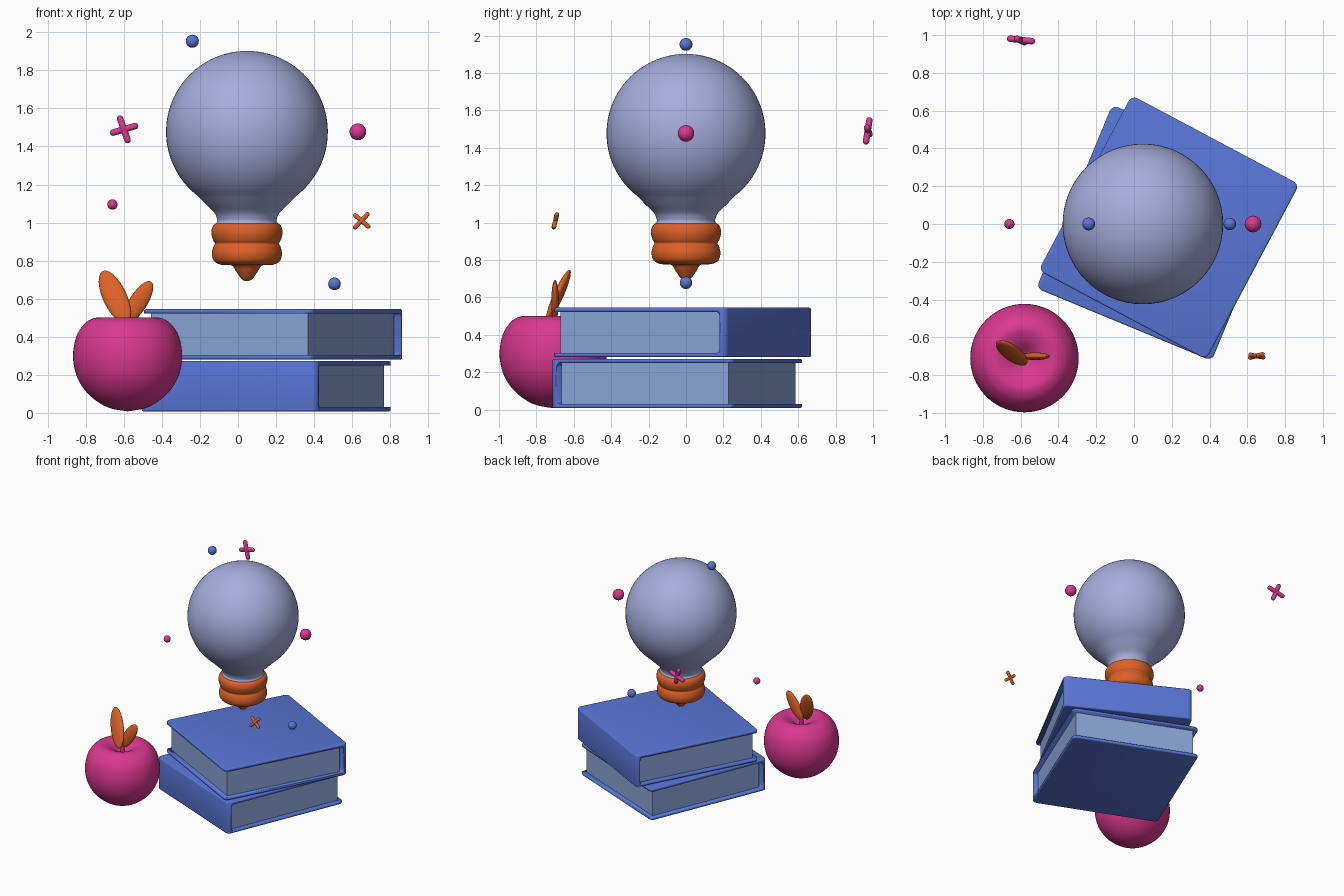
import bpy, bmesh, math
from mathutils import Vector, Matrix

if "Cube" in bpy.data.objects:
    bpy.data.objects.remove(bpy.data.objects["Cube"])


def material(name, rgb):
    m = bpy.data.materials.new(name)
    m.diffuse_color = (*rgb, 1)
    m.use_nodes = True
    m.node_tree.nodes["Principled BSDF"].inputs["Base Color"].default_value = m.diffuse_color
    return m


BLUE = material("blue", (0.10, 0.18, 0.68))
PAGE = material("page_blue", (0.25, 0.38, 0.68))
GLASS = material("pale_violet", (0.38, 0.42, 0.72))
ORANGE = material("orange", (0.72, 0.12, 0.02))
PINK = material("pink", (0.70, 0.04, 0.28))


def finish(name, bm, mat, matrix=Matrix(), angle=40):
    bmesh.ops.recalc_face_normals(bm, faces=bm.faces)
    me = bpy.data.meshes.new(name)
    bm.to_mesh(me)
    bm.free()
    ob = bpy.data.objects.new(name, me)
    bpy.context.collection.objects.link(ob)
    ob.matrix_world = matrix
    if mat:
        me.materials.append(mat)
    bpy.ops.object.select_all(action='DESELECT')
    ob.select_set(True)
    bpy.context.view_layer.objects.active = ob
    bpy.ops.object.shade_smooth_by_angle(angle=math.radians(angle))
    return ob


def spline(pts, n=4):
    """Catmull-Rom curve through profile points."""
    p = [Vector(q) for q in pts]
    p = [p[0]] + p + [p[-1]]
    out = []
    for a, b, c, d in zip(p, p[1:], p[2:], p[3:]):
        for i in range(n):
            t = i / n
            out.append(0.5 * (2 * b + (c - a) * t + (2 * a - 5 * b + 4 * c - d) * t * t
                              + (3 * b - a - 3 * c + d) * t ** 3))
    return out + [p[-1]]


def lathe(name, profile, mat, matrix=Matrix(), seg=64):
    bm = bmesh.new()
    vs = [bm.verts.new((max(r, 0), 0, z)) for r, z in profile]
    es = [bm.edges.new(e) for e in zip(vs, vs[1:])]
    bmesh.ops.spin(bm, geom=vs + es, cent=(0, 0, 0), axis=(0, 0, 1),
                   angle=2 * math.pi, steps=seg, use_duplicate=False)
    bmesh.ops.remove_doubles(bm, verts=bm.verts, dist=1e-5)
    return finish(name, bm, mat, matrix, 60)


def ball(name, loc, r, mat):
    bm = bmesh.new()
    bmesh.ops.create_uvsphere(bm, u_segments=32, v_segments=16, radius=r)
    return finish(name, bm, mat, Matrix.Translation(loc))


def frame(a, b):
    """Matrix at the middle of a-b, z along a-b, y as near to the front as possible."""
    z = (Vector(b) - Vector(a)).normalized()
    x = Vector((0, -1, 0)).cross(z).normalized()
    rot = Matrix((x, z.cross(x), z)).transposed().to_4x4()
    return Matrix.Translation((Vector(a) + Vector(b)) / 2) @ rot


def capsule(name, a, b, r, mat):
    h = (Vector(b) - Vector(a)).length / 2 - r
    arc = [math.pi / 2 * i / 6 for i in range(7)]
    prof = [(r * math.sin(t), -h - r * math.cos(t)) for t in arc]
    prof += [(r * math.cos(t), h + r * math.sin(t)) for t in arc]
    return lathe(name, prof, mat, frame(a, b), 24)


def leaf(name, a, b, width, thick):
    bm = bmesh.new()
    bmesh.ops.create_uvsphere(bm, u_segments=32, v_segments=20, radius=1)
    length = (Vector(b) - Vector(a)).length / 2
    bmesh.ops.scale(bm, verts=bm.verts, vec=(width / 2, thick / 2, length))
    return finish(name, bm, ORANGE, frame(a, b))


def slab(name, x0, x1, y0, y1, z0, z1, corner, edge, mat, matrix):
    """Block with rounded plan corners and softened rims."""
    bm = bmesh.new()
    bmesh.ops.create_cube(bm, size=1)
    for v in bm.verts:
        v.co = ((x0 + x1) / 2 + v.co.x * (x1 - x0), (y0 + y1) / 2 + v.co.y * (y1 - y0),
                (z0 + z1) / 2 + v.co.z * (z1 - z0))
    if corner:
        up = [e for e in bm.edges if abs(e.verts[0].co.z - e.verts[1].co.z) > 1e-4]
        bmesh.ops.bevel(bm, geom=up, offset=corner, segments=6, profile=0.5, affect='EDGES')
    if edge:
        rim = [e for e in bm.edges if abs(e.verts[0].co.z - e.verts[1].co.z) < 1e-4]
        bmesh.ops.bevel(bm, geom=rim, offset=edge, segments=3, profile=0.5, affect='EDGES')
    return finish(name, bm, mat, matrix)


def book(name, loc, angle):
    """Hollowed cover with its spine at local -y, and a page block."""
    L, W, H, t = 1.005, 1.05, 0.264, 0.022
    m = Matrix.Translation(loc) @ Matrix.Rotation(math.radians(angle), 4, 'Z')
    cover = slab(name + "_cover", -L / 2, L / 2, -W / 2, W / 2, 0, H, 0.035, 0.009, BLUE, m)
    cutter = slab(name + "_cutter", -1, 1, -W / 2 + 0.035, 1, t, H - t, 0, 0.02, None, m)
    cutter.hide_render = True
    mod = cover.modifiers.new("hollow", 'BOOLEAN')
    mod.operation, mod.object, mod.solver = 'DIFFERENCE', cutter, 'EXACT'
    # apply the cut ahead of the smoothing modifier
    bpy.context.view_layer.objects.active = cover
    bpy.ops.object.modifier_apply(modifier=mod.name)
    bpy.data.objects.remove(cutter)
    slab(name + "_pages", -L / 2 + 0.035, L / 2 - 0.035, -W / 2 + 0.05, W / 2 - 0.035,
         t - 0.001, H - t + 0.001, 0, 0, PAGE, m)


# stacked books
book("lower_book", (0.148, -0.047, 0.008), -22.5)
book("upper_book", (0.185, -0.018, 0.281), 180 - 28)

# light bulb
bulb_at = Matrix.Translation((0.047, 0, 0))
R, CZ = 0.425, 1.477
neck = spline([(0, 0.99), (0.152, 0.99), (0.155, 1.01), (0.170, 1.05), (0.215, 1.095), (0.262, 1.143)])
start = math.asin((1.143 - CZ) / R)
dome = [(R * math.cos(a), CZ + R * math.sin(a))
        for a in (start + (math.pi / 2 - start) * i / 32 for i in range(1, 33))]
lathe("bulb_glass", [tuple(p) for p in neck] + dome, GLASS, bulb_at)
lathe("bulb_screw_base", spline([
    (0, 0.693), (0.025, 0.70), (0.055, 0.74), (0.08, 0.775), (0.135, 0.778), (0.172, 0.797),
    (0.184, 0.835), (0.177, 0.872), (0.168, 0.89), (0.178, 0.908), (0.187, 0.945),
    (0.180, 0.98), (0.155, 0.998), (0.1, 1.0), (0, 1.0)]), ORANGE, bulb_at)

# apple with stem and leaves
lathe("apple_body", spline([
    (0, 0.008), (0.09, 0.024), (0.16, 0.06), (0.225, 0.12), (0.270, 0.20), (0.287, 0.30),
    (0.270, 0.40), (0.234, 0.46), (0.197, 0.49), (0.15, 0.50), (0.085, 0.475),
    (0.03, 0.43), (0, 0.42)]), PINK, Matrix.Translation((-0.58, -0.71, 0)))
capsule("apple_stem", (-0.58, -0.71, 0.40), (-0.585, -0.705, 0.54), 0.015, PINK)
leaf("large_leaf", (-0.585, -0.745, 0.475), (-0.71, -0.62, 0.745), 0.125, 0.05)
leaf("small_leaf", (-0.59, -0.70, 0.475), (-0.457, -0.70, 0.69), 0.095, 0.04)

# floating dots
for i, (loc, r, mat) in enumerate([
        ((-0.24, 0, 1.953), 0.034, BLUE), ((0.63, 0, 1.477), 0.044, PINK),
        ((-0.66, 0, 1.095), 0.027, PINK), ((0.507, 0, 0.678), 0.033, BLUE)]):
    ball(f"dot_{i + 1}", loc, r, mat)

# floating crosses
capsule("pink_cross_bar_a", (-0.625, 0.983, 1.562), (-0.575, 0.960, 1.418), 0.017, PINK)
capsule("pink_cross_bar_b", (-0.672, 0.983, 1.468), (-0.525, 0.966, 1.512), 0.017, PINK)
capsule("orange_cross_bar_a", (0.608, -0.709, 0.967), (0.688, -0.688, 1.052), 0.012, ORANGE)
capsule("orange_cross_bar_b", (0.608, -0.691, 1.045), (0.693, -0.707, 0.972), 0.012, ORANGE)
